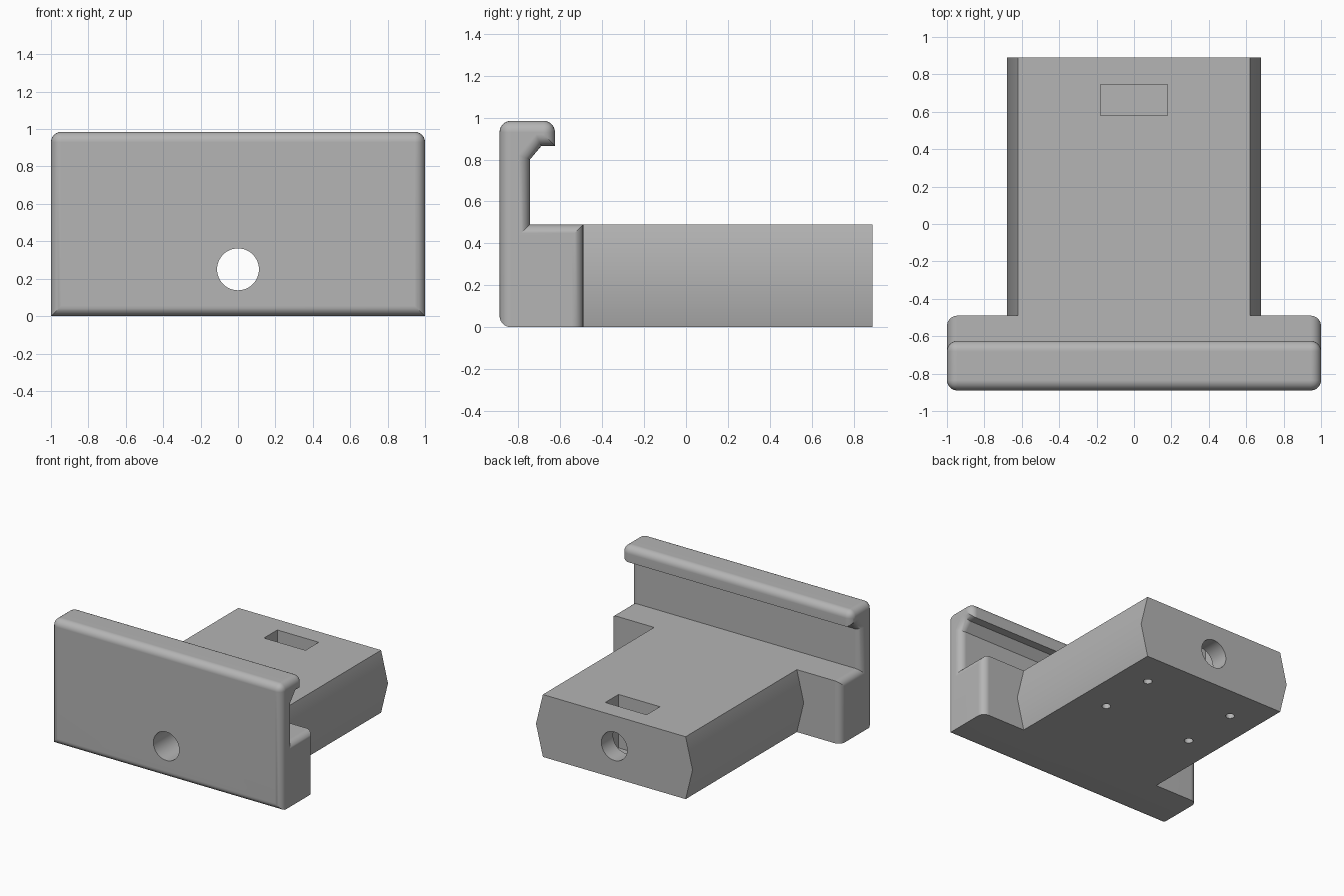
import bpy, bmesh, math
from mathutils import Vector

cube = bpy.data.objects.get("Cube")
if cube:
    bpy.data.objects.remove(cube, do_unlink=True)

grey = bpy.data.materials.new("mid_grey")
grey.use_nodes = True
COLOUR = (0.46, 0.46, 0.46, 1)
grey.diffuse_color = COLOUR
grey.node_tree.nodes["Principled BSDF"].inputs["Base Color"].default_value = COLOUR

FRONT, STEP, BACK = -0.89, -0.49, 0.89   # key depths
TOP, DECK = 0.985, 0.49                  # key heights
ROUND = 0.055


def finish(bm, name):
    bmesh.ops.recalc_face_normals(bm, faces=bm.faces)
    mesh = bpy.data.meshes.new(name)
    bm.to_mesh(mesh)
    bm.free()
    mesh.materials.append(grey)
    obj = bpy.data.objects.new(name, mesh)
    bpy.context.collection.objects.link(obj)
    return obj


def extrude(points, direction):
    bm = bmesh.new()
    face = bm.faces.new([bm.verts.new(p) for p in points])
    new = bmesh.ops.extrude_face_region(bm, geom=[face])["geom"]
    bmesh.ops.translate(bm, vec=direction,
                        verts=[v for v in new if isinstance(v, bmesh.types.BMVert)])
    return bm


def rod(name, radius, start, end, sides):
    start, end = Vector(start), Vector(end)
    bm = bmesh.new()
    bmesh.ops.create_cone(bm, cap_ends=True, segments=sides, radius1=radius,
                          radius2=radius, depth=(end - start).length)
    bm.transform((end - start).to_track_quat('Z', 'Y').to_matrix().to_4x4())
    bmesh.ops.translate(bm, vec=(start + end) / 2, verts=bm.verts)
    return finish(bm, name)


def combine(target, other, operation):
    mod = target.modifiers.new("combine", 'BOOLEAN')
    mod.operation, mod.object, mod.solver = operation, other, 'EXACT'
    bpy.context.view_layer.objects.active = target
    bpy.ops.object.modifier_apply(modifier=mod.name)
    bpy.data.objects.remove(other, do_unlink=True)


# Hooked front plate with its rear step
profile = [(FRONT, 0), (STEP, 0), (STEP, DECK), (-0.745, DECK), (-0.745, 0.8),
           (-0.69, 0.865), (-0.625, 0.865), (-0.625, TOP), (FRONT, TOP)]
bm = extrude([(-1, y, z) for y, z in profile], (2, 0, 0))


def is_rounded(edge):
    a, b = (v.co for v in edge.verts)
    mid = (a + b) / 2
    if abs(a.x - b.x) > 1:               # long edges: top pair and lower front
        return mid.z > TOP - 0.01 or mid.y < FRONT + 0.01
    return mid.z > 0.01                  # end outlines, except the flat base


bmesh.ops.bevel(bm, geom=[e for e in bm.edges if is_rounded(e)], offset=ROUND,
                offset_type='OFFSET', segments=6, profile=0.5, affect='EDGES',
                clamp_overlap=False)
body = finish(bm, "clamp_body")

# Six-sided beam running backwards
half, bulge, inside = 0.62, 0.68, -0.6
section = [(-half, 0), (half, 0), (bulge, DECK / 2),
           (half, DECK), (-half, DECK), (-bulge, DECK / 2)]
beam = finish(extrude([(x, inside, z) for x, z in section],
                      (0, BACK - inside, 0)), "beam")
combine(body, beam, 'UNION')

# Bolt hole along the whole length
combine(body, rod("bolt_hole", 0.112, (0, -1.1, 0.25), (0, 1.1, 0.25), 48), 'DIFFERENCE')

# Nut slot in the deck
slot = [(-0.18, 0.58), (0.18, 0.58), (0.18, 0.745), (-0.18, 0.745)]
combine(body, finish(extrude([(x, y, 0.07) for x, y in slot], (0, 0, 0.6)),
                     "nut_slot"), 'DIFFERENCE')

# Four screw holes underneath
for x in (-0.385, 0.385):
    for y in (0.15, 0.612):
        combine(body, rod("screw_hole", 0.032, (x, y, -0.1), (x, y, 0.25), 24), 'DIFFERENCE')

# Smooth the rounded edges, keep the rest crisp
bpy.ops.object.select_all(action='DESELECT')
body.select_set(True)
bpy.context.view_layer.objects.active = body
bpy.ops.object.shade_smooth_by_angle(angle=math.radians(30))
weighted = body.modifiers.new("flat_face_normals", 'WEIGHTED_NORMAL')
weighted.keep_sharp = True
